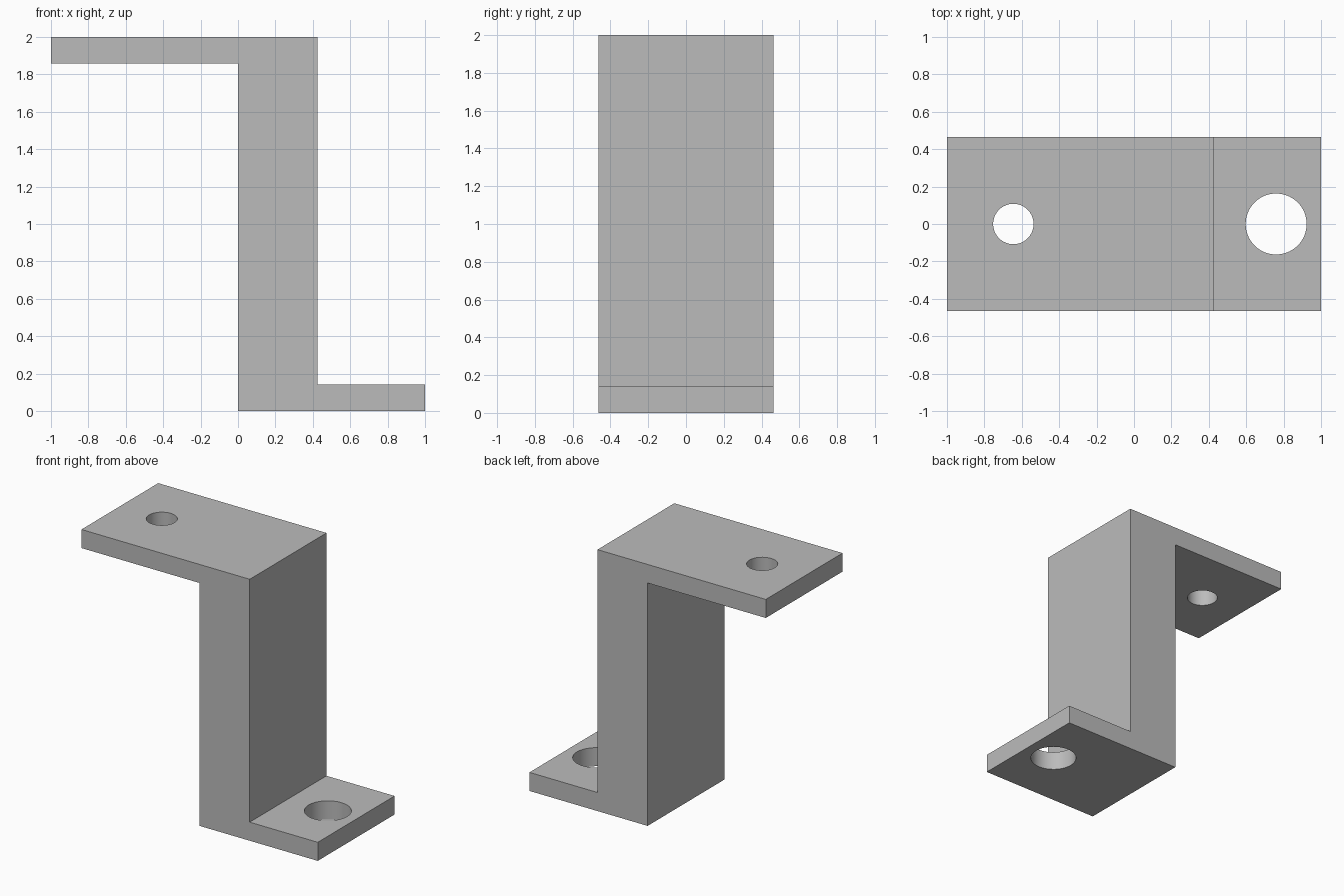
import bpy
import bmesh

cube = bpy.data.objects.get("Cube")
if cube:
    bpy.data.objects.remove(cube, do_unlink=True)

HALF_WIDTH = 0.464
THICK = 0.142
POST = 0.424

grey = bpy.data.materials.new("plain grey")
grey.use_nodes = True
colour = (0.5, 0.5, 0.5, 1)
grey.diffuse_color = colour
grey.node_tree.nodes["Principled BSDF"].inputs["Base Color"].default_value = colour


def make_bracket():
    """Extrude the stepped side profile across the width."""
    profile = [(0, 0), (1, 0), (1, THICK), (POST, THICK), (POST, 2),
               (-1, 2), (-1, 2 - THICK), (0, 2 - THICK)]
    bm = bmesh.new()
    face = bm.faces.new([bm.verts.new((x, -HALF_WIDTH, z)) for x, z in profile])
    side = bmesh.ops.extrude_face_region(bm, geom=[face])
    verts = [v for v in side["geom"] if isinstance(v, bmesh.types.BMVert)]
    bmesh.ops.translate(bm, verts=verts, vec=(0, 2 * HALF_WIDTH, 0))
    bmesh.ops.recalc_face_normals(bm, faces=bm.faces)
    mesh = bpy.data.meshes.new("bracket")
    bm.to_mesh(mesh)
    bm.free()
    mesh.materials.append(grey)
    obj = bpy.data.objects.new("bracket", mesh)
    bpy.context.collection.objects.link(obj)
    return obj


def drill(obj, name, x, z, radius):
    """Cut a vertical round hole through a flange."""
    bpy.ops.mesh.primitive_cylinder_add(vertices=64, radius=radius,
                                        depth=3 * THICK, location=(x, 0, z))
    cutter = bpy.context.object
    cutter.name = name
    cutter.hide_render = True
    cutter.data.materials.append(grey)
    mod = obj.modifiers.new(name, "BOOLEAN")
    mod.operation = "DIFFERENCE"
    mod.solver = "EXACT"
    mod.object = cutter
    bpy.ops.object.select_all(action="DESELECT")
    obj.select_set(True)
    bpy.context.view_layer.objects.active = obj
    bpy.ops.object.modifier_apply(modifier=name)
    bpy.data.objects.remove(cutter, do_unlink=True)


bracket = make_bracket()

# Bolt holes in the upper and lower flanges
drill(bracket, "upper_hole", -0.645, 2 - THICK / 2, 0.108)
drill(bracket, "lower_hole", 0.76, THICK / 2, 0.163)

# Smooth hole walls, crisp plate edges
bpy.ops.object.shade_smooth_by_angle(angle=0.5)
